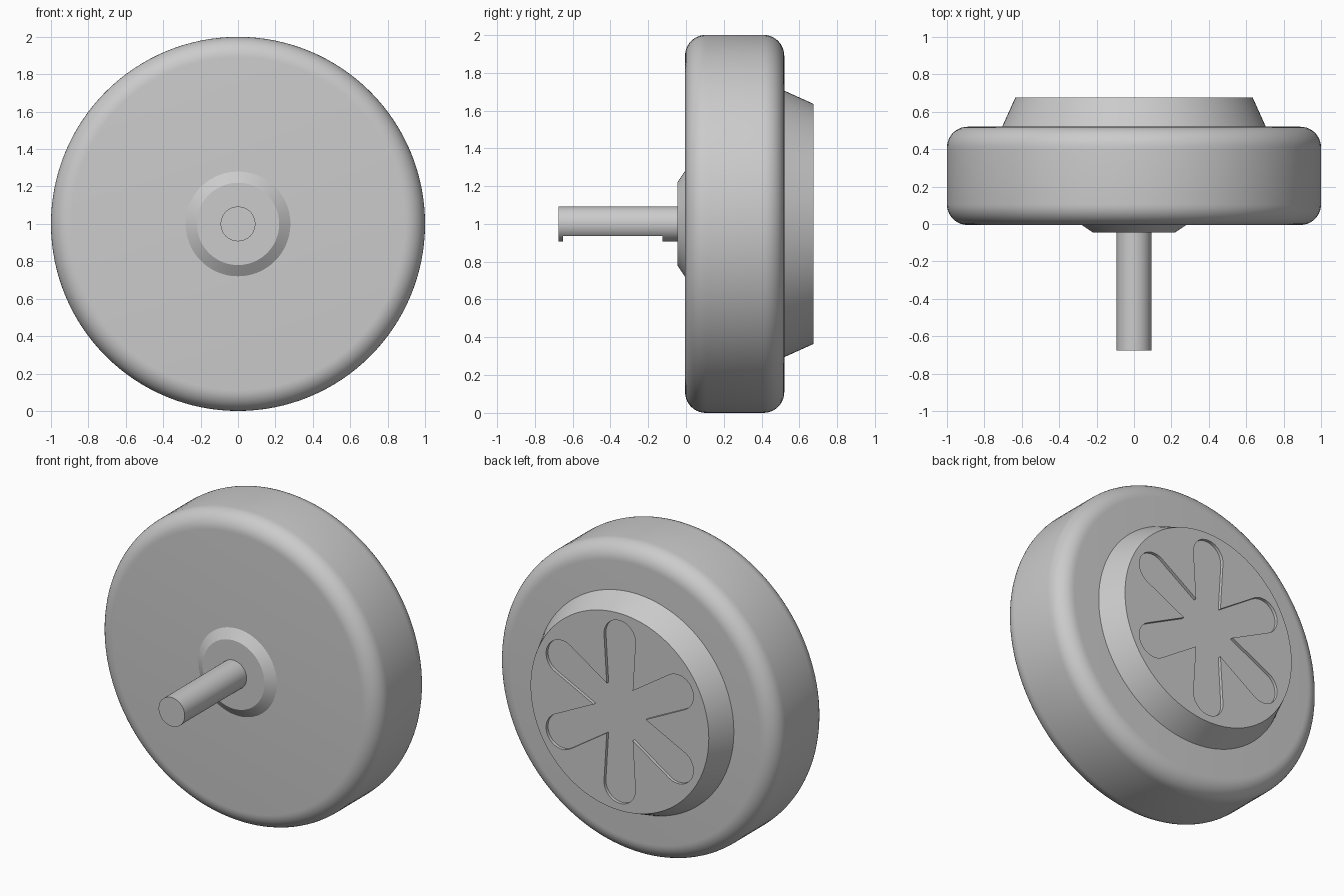
import bpy, bmesh
from math import sin, cos, pi, radians
from mathutils import Matrix, Vector

CENTRE = Vector((0, 0, 1))
SEGMENTS = 128

cube = bpy.data.objects.get("Cube")
if cube:
    bpy.data.objects.remove(cube, do_unlink=True)

grey = bpy.data.materials.new("plain grey")
grey.use_nodes = True
grey.diffuse_color = (0.6, 0.6, 0.6, 1)
grey.node_tree.nodes["Principled BSDF"].inputs["Base Color"].default_value = (0.6, 0.6, 0.6, 1)


def finish(name, bm):
    bmesh.ops.recalc_face_normals(bm, faces=bm.faces)
    mesh = bpy.data.meshes.new(name)
    bm.to_mesh(mesh)
    bm.free()
    mesh.materials.append(grey)
    obj = bpy.data.objects.new(name, mesh)
    bpy.context.collection.objects.link(obj)
    return obj


def turn(name, profile, segments=SEGMENTS):
    """Closed solid turned about the y axis from (radius, y) points."""
    bm = bmesh.new()
    rings = []
    for r, y in profile:
        angles = [2 * pi * i / segments for i in range(segments)]
        rings.append([bm.verts.new(CENTRE + Vector((r * cos(a), y, r * sin(a)))) for a in angles])
    for low, high in zip(rings, rings[1:]):
        for i in range(segments):
            j = (i + 1) % segments
            bm.faces.new((low[i], low[j], high[j], high[i]))
    bm.faces.new(rings[0])
    bm.faces.new(rings[-1])
    return finish(name, bm)


def prism(name, outline, y0, y1):
    """Outline of (x, z) points about the centre, extruded along y."""
    bm = bmesh.new()
    face = bm.faces.new([bm.verts.new(CENTRE + Vector((x, y0, z))) for x, z in outline])
    made = bmesh.ops.extrude_face_region(bm, geom=[face])["geom"]
    verts = [v for v in made if isinstance(v, bmesh.types.BMVert)]
    bmesh.ops.translate(bm, verts=verts, vec=(0, y1 - y0, 0))
    return finish(name, bm)


def activate(obj):
    bpy.ops.object.select_all(action='DESELECT')
    obj.select_set(True)
    bpy.context.view_layer.objects.active = obj


def cut(obj, cutter):
    cutter.hide_render = True
    mod = obj.modifiers.new("cut", 'BOOLEAN')
    mod.operation = 'DIFFERENCE'
    mod.solver = 'EXACT'
    mod.object = cutter
    activate(obj)
    bpy.ops.object.modifier_apply(modifier=mod.name)
    bpy.data.objects.remove(cutter, do_unlink=True)


# Rounded wheel body
FRONT, BACK, FILLET, STEPS = -0.005, 0.52, 0.11, 10
quarter = [(1 - FILLET + FILLET * sin(a), FILLET * (1 - cos(a)))
           for a in (pi / 2 * i / STEPS for i in range(STEPS + 1))]
body_profile = [(r, FRONT + d) for r, d in quarter]
body_profile += [(r, BACK - d) for r, d in reversed(quarter)]
body = turn("wheel_body", body_profile)

# Tapered collar in front and tapered cap behind
collar = turn("front_collar", [(0.28, 0.0), (0.28, FRONT), (0.22, -0.045)])
cap = turn("back_cap", [(0.705, 0.51), (0.705, BACK), (0.635, 0.675)])

# Six-petal recess in the cap
PETALS, TIP_CENTRE, TIP_RADIUS, VALLEY = 6, 0.477, 0.112, 0.185
rosette = []
for k in range(PETALS):
    spin = Matrix.Rotation(pi / 2 + 2 * pi * k / PETALS, 2)
    for i in range(17):
        a = radians(-94 + 188 * i / 16)
        p = spin @ Vector((TIP_CENTRE + TIP_RADIUS * cos(a), TIP_RADIUS * sin(a)))
        rosette.append(tuple(p))
    a = pi / PETALS
    rosette.append(tuple(spin @ Vector((VALLEY * cos(a), VALLEY * sin(a)))))
cut(cap, prism("petal_cutter", rosette, 0.655, 0.75))

# Axle with a flat milled along its underside
axle = turn("axle", [(0.093, -0.675), (0.093, -0.02)], 64)
flat = [(-0.2, -0.2), (0.2, -0.2), (0.2, -0.063), (-0.2, -0.063)]
cut(axle, prism("flat_cutter", flat, -0.65, -0.125))

for part in (body, collar, cap, axle):
    activate(part)
    bpy.ops.object.shade_smooth_by_angle(angle=radians(20))
